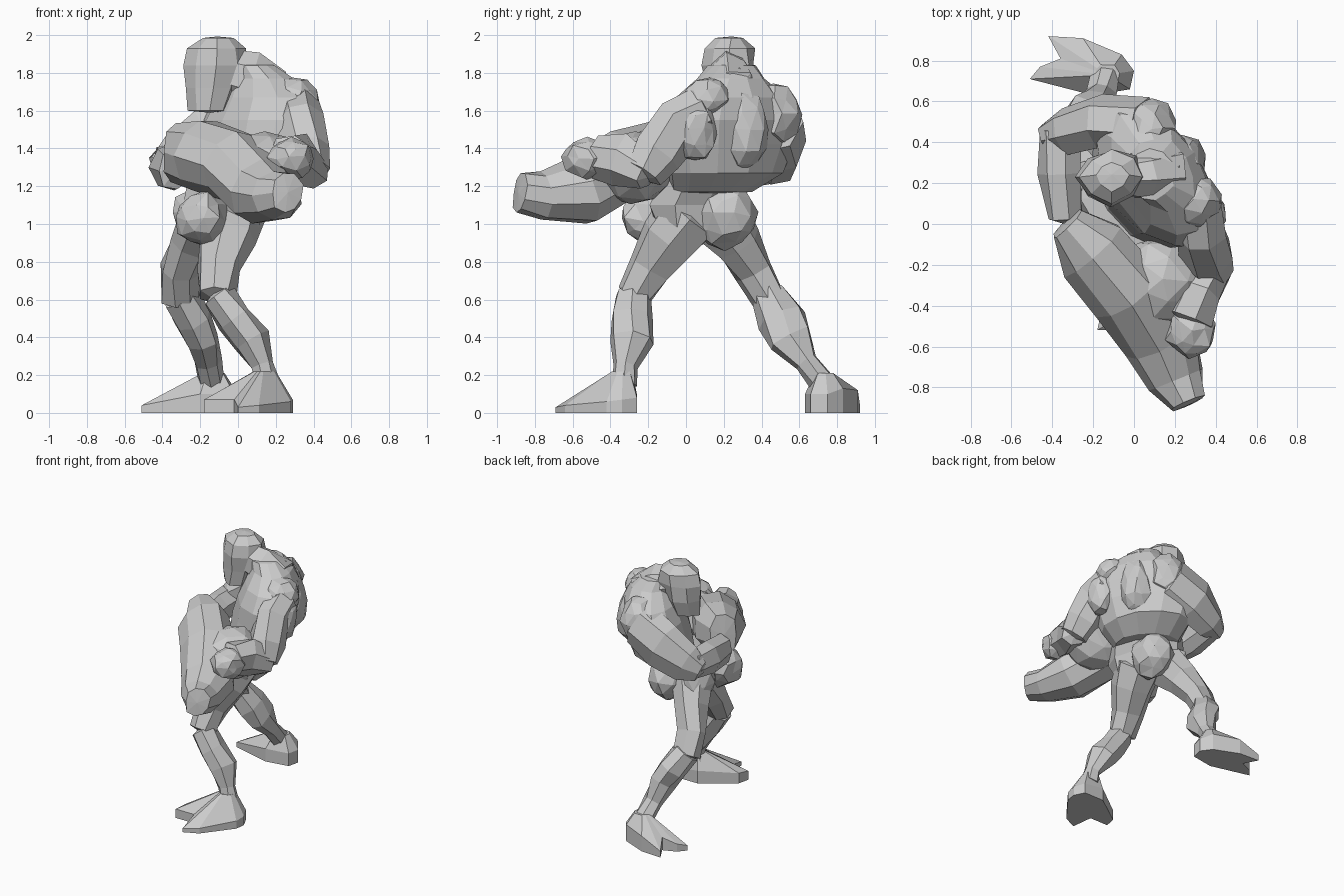
import bpy, bmesh, math, random
from mathutils import Vector

random.seed(4)


def finish(name, bm):
    bmesh.ops.recalc_face_normals(bm, faces=list(bm.faces))
    bmesh.ops.triangulate(bm, faces=[f for f in bm.faces if len(f.verts) > 4])
    me = bpy.data.meshes.new(name)
    bm.to_mesh(me)
    bm.free()
    ob = bpy.data.objects.new(name, me)
    bpy.context.collection.objects.link(ob)
    return ob


def loft(name, rings, n, bulge, jitter=0.014):
    """rings: list of (centre, axis u, axis v); skins n-sided rings and closes with fans."""
    bm = bmesh.new()
    loops = []
    for c, u, v in rings:
        loop = []
        for i in range(n):
            a = 2 * math.pi * i / n
            d = u * math.cos(a) + v * math.sin(a)
            k = 1 + random.uniform(-1, 1) * jitter / max(d.length, 0.01)
            loop.append(bm.verts.new(c + d * k))
        loops.append(loop)
    for l0, l1 in zip(loops, loops[1:]):
        for i in range(n):
            j = (i + 1) % n
            bm.faces.new((l0[i], l0[j], l1[j], l1[i]))
    for loop, (c, u, v), (c2, _, _) in ((loops[0], rings[0], rings[1]),
                                        (loops[-1], rings[-1], rings[-2])):
        tip = bm.verts.new(c + (c - c2).normalized() * u.length * bulge)
        for i in range(n):
            bm.faces.new((loop[i], loop[(i + 1) % n], tip))
    return finish(name, bm)


def limb(name, pts, n=7, bulge=0.35):
    """pts: (x, y, z, side radius, upright radius), rings square to the path."""
    P = [Vector(p[:3]) for p in pts]
    # one reference for the whole limb, so the rings do not twist
    whole = (P[-1] - P[0]).normalized()
    ref = Vector((0, 0, 1)) if abs(whole.z) < 0.7 else Vector((0, 1, 0))
    rings = []
    for i, p in enumerate(pts):
        t = (P[min(i + 1, len(P) - 1)] - P[max(i - 1, 0)]).normalized()
        u = t.cross(ref).normalized()
        v = u.cross(t).normalized()
        rings.append((P[i], u * p[3], v * p[4]))
    return loft(name, rings, n, bulge)


def stack(name, pts, angle, n=10, bulge=0.1):
    """pts: (x, y, z, a, b), level ellipses turned by angle."""
    a = math.radians(angle)
    d, e = Vector((math.cos(a), math.sin(a), 0)), Vector((-math.sin(a), math.cos(a), 0))
    return loft(name, [(Vector(p[:3]), d * p[3], e * p[4]) for p in pts], n, bulge)


def blob(name, c, s, jitter=0.014):
    bm = bmesh.new()
    bmesh.ops.create_icosphere(bm, subdivisions=2, radius=1)
    for v in bm.verts:
        v.co = Vector([c[i] + v.co[i] * s[i] + random.uniform(-jitter, jitter) for i in range(3)])
    return finish(name, bm)


def foot(name, outline, ankle):
    """outline: (x, y, height) around the sole; slopes up to the ankle."""
    bm = bmesh.new()
    low = [bm.verts.new((x, y, 0)) for x, y, h in outline]
    top = [bm.verts.new((x, y, h)) for x, y, h in outline]
    A = Vector(ankle)
    ring = [bm.verts.new(A + (Vector((x, y, A.z)) - A).normalized() * 0.06) for x, y, h in outline]
    n = len(low)
    for i in range(n):
        j = (i + 1) % n
        bm.faces.new((low[i], low[j], top[j], top[i]))
        bm.faces.new((top[i], top[j], ring[j], ring[i]))
    bm.faces.new(low)
    bm.faces.new(ring)
    return finish(name, bm)


# Trunk, turned so that it faces the front left corner
stack("torso", [(0.0, 0.13, 1.17, .24, .18), (0.06, 0.2, 1.27, .34, .22),
                (0.08, 0.23, 1.42, .40, .225), (0.1, 0.24, 1.55, .41, .225),
                (0.13, 0.24, 1.67, .34, .2), (0.13, 0.24, 1.77, .2, .15),
                (0.09, 0.24, 1.84, .12, .11)], -56, 12)
stack("waist", [(-0.08, 0.04, 0.98, .22, .16), (-0.08, 0.05, 1.1, .28, .19),
                (-0.04, 0.11, 1.24, .27, .2)], -56, 9)
blob("hip_front", (-0.19, -0.19, 1.03), (.14, .16, .15))
blob("hip_rear", (-0.01, 0.2, 1.05), (.15, .17, .18))
blob("hip_side", (-0.2, 0.17, 1.05), (.14, .16, .15))

# Head and neck
stack("head", [(-0.15, 0.21, 1.6, .11, .09), (-0.13, 0.22, 1.72, .135, .12),
               (-0.115, 0.23, 1.84, .165, .135), (-0.11, 0.23, 1.93, .15, .125),
               (-0.11, 0.24, 1.985, .08, .07)], 0, 8)
limb("neck", [(0.2, 0.25, 1.7, .13, .13), (0.06, 0.24, 1.77, .12, .14), (-0.06, 0.23, 1.8, .1, .13)])

# Back and shoulder muscles
for i, (c, s) in enumerate([((.14, .27, 1.72), (.13, .14, .11)), ((.3, .11, 1.66), (.13, .13, .11)),
                            ((.08, .46, 1.58), (.13, .15, .17)), ((.24, .31, 1.5), (.12, .13, .22)),
                            ((.36, .05, 1.5), (.09, .12, .17))]):
    blob("back_muscle_%d" % (i + 1), c, s)

# Arms
limb("rear_upper_arm", [(0.06, 0.47, 1.54, .14, .18), (-0.15, 0.49, 1.44, .14, .19),
                        (-0.33, 0.46, 1.34, .12, .15), (-0.43, 0.43, 1.29, .07, .08)])
limb("rear_forearm", [(-0.36, 0.46, 1.31, .1, .11), (-0.36, 0.25, 1.3, .1, .12),
                      (-0.34, 0.03, 1.28, .09, .11)])
limb("front_upper_arm", [(0.32, 0.1, 1.6, .12, .13), (0.33, -0.04, 1.53, .12, .15),
                         (0.36, -0.16, 1.38, .13, .14), (0.39, -0.23, 1.27, .11, .11)])
limb("front_forearm", [(0.4, -0.2, 1.27, .1, .1), (0.32, -0.34, 1.34, .12, .14),
                       (0.27, -0.47, 1.36, .12, .11)])
blob("front_hand", (0.28, -0.52, 1.35), (.12, .135, .11))

# Large held object, running diagonally across the front
limb("held_barrel", [(-0.33, 0.0, 1.38, .1, .16), (-0.2, -0.13, 1.36, .18, .2),
                     (-0.02, -0.33, 1.31, .2, .19), (0.13, -0.56, 1.17, .19, .18),
                     (0.21, -0.76, 1.15, .14, .13), (0.26, -0.88, 1.165, .09, .11)], 9, 0.1)
blob("held_grip", (0.14, -0.28, 1.3), (.22, .22, .19))

# Front leg
limb("front_thigh", [(-0.04, 0.02, 1.05, .18, .18), (-0.06, -0.09, 0.92, .16, .16),
                     (-0.1, -0.19, 0.77, .125, .12), (-0.11, -0.27, 0.62, .09, .1)])
limb("front_shin", [(-0.11, -0.28, 0.62, .09, .1), (-0.02, -0.29, 0.5, .1, .11),
                    (0.07, -0.28, 0.38, .095, .12), (0.13, -0.32, 0.25, .065, .065),
                    (0.15, -0.33, 0.15, .07, .07)])
foot("front_foot", [(0.29, -0.34, .07), (0.25, -0.26, .08), (0.08, -0.26, .1), (-0.16, -0.43, .08),
                    (-0.18, -0.52, .07), (-0.02, -0.52, .07), (0.0, -0.69, .03),
                    (0.11, -0.64, .04), (0.28, -0.42, .06)], (0.14, -0.33, 0.22))

# Rear leg
limb("rear_thigh", [(-0.18, 0.16, 1.04, .14, .16), (-0.25, 0.27, 0.9, .12, .13),
                    (-0.31, 0.36, 0.75, .105, .105), (-0.31, 0.44, 0.6, .1, .1)])
limb("rear_shin", [(-0.31, 0.44, 0.62, .1, .1), (-0.24, 0.51, 0.5, .11, .13),
                   (-0.19, 0.55, 0.39, .09, .12), (-0.16, 0.64, 0.27, .07, .07),
                   (-0.13, 0.73, 0.15, .07, .07)])
foot("rear_foot", [(0.0, 0.75, .1), (-0.02, 0.66, .1), (-0.2, 0.63, .1), (-0.51, 0.71, .04),
                   (-0.46, 0.77, .06), (-0.36, 0.81, .1), (-0.42, 0.92, .05),
                   (-0.25, 0.91, .12), (-0.06, 0.83, .13)], (-0.13, 0.73, 0.21))
